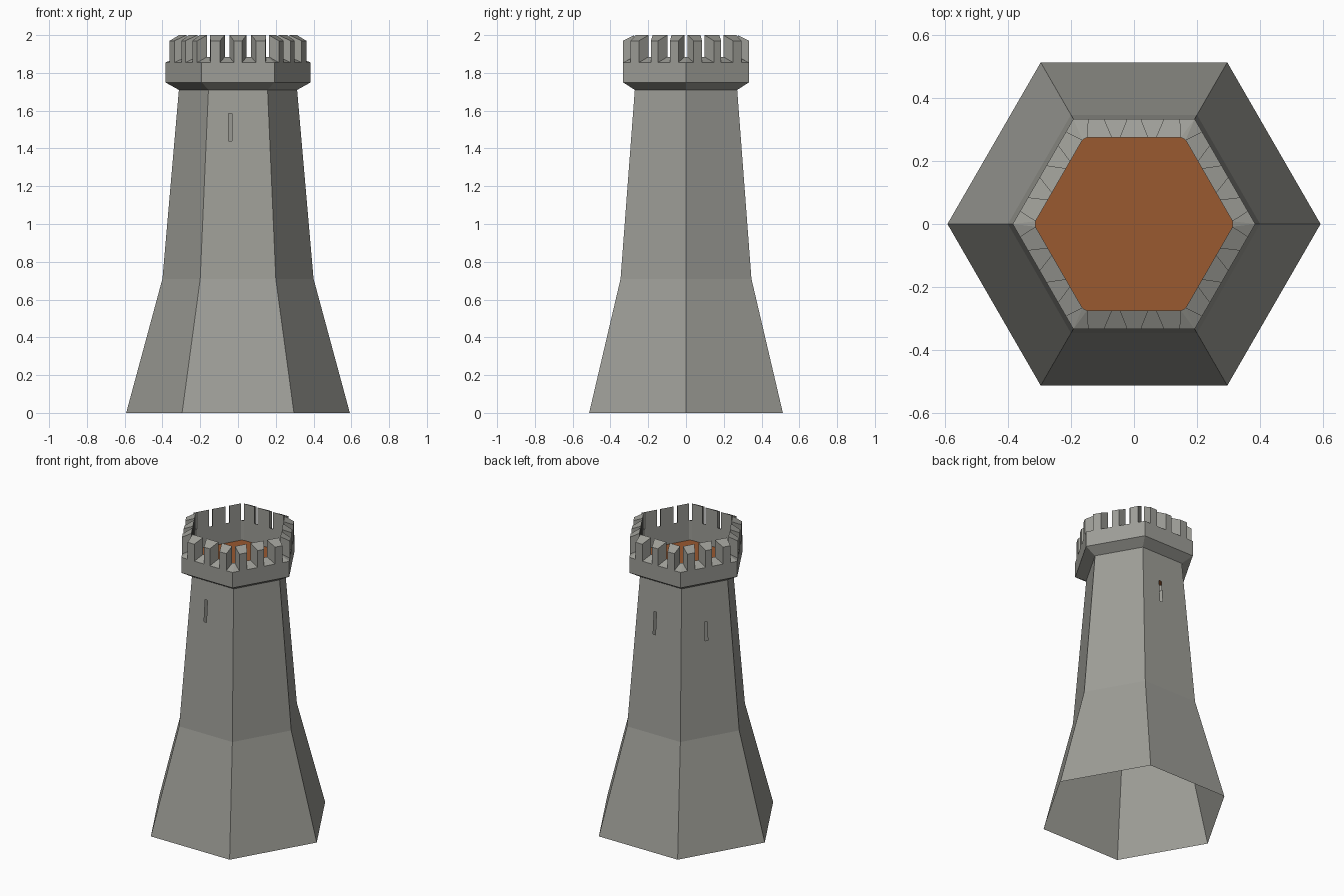
import bpy, bmesh, math
from mathutils import Vector

if "Cube" in bpy.data.objects:
    bpy.data.objects.remove(bpy.data.objects["Cube"])


def material(name, rgb):
    m = bpy.data.materials.new(name)
    m.diffuse_color = (*rgb, 1)
    m.use_nodes = True
    m.node_tree.nodes["Principled BSDF"].inputs["Base Color"].default_value = m.diffuse_color
    return m


stone = material("grey stone", (0.34, 0.34, 0.31))
wood = material("brown floor", (0.32, 0.10, 0.03))
C30 = math.cos(math.pi / 6)


def on_side(i, u, apothem, z):
    """Point on hexagon side i; u runs along the side, counter-clockwise."""
    a = math.radians(-90 + 60 * i)
    return Vector((apothem * math.cos(a) - u * math.sin(a),
                   apothem * math.sin(a) + u * math.cos(a), z))


def corner(i, r, z):
    a = math.radians(-120 + 60 * i)
    return Vector((r * math.cos(a), r * math.sin(a), z))


def face(bm, *pts):
    bm.faces.new([bm.verts.new(p) for p in pts])


def finish(bm, name, mat):
    bmesh.ops.remove_doubles(bm, verts=bm.verts, dist=0.0004)
    me = bpy.data.meshes.new(name)
    bm.to_mesh(me)
    bm.free()
    me.materials.append(mat)
    ob = bpy.data.objects.new(name, me)
    bpy.context.collection.objects.link(ob)
    return ob


# Flared base: open hexagonal shell
R0, R1, R2 = 0.592, 0.40, 0.313
Z1, Z2 = 0.71, 1.71
bm = bmesh.new()
for i in range(6):
    face(bm, corner(i, R0, 0), corner(i + 1, R0, 0), corner(i + 1, R1, Z1), corner(i, R1, Z1))
finish(bm, "tower_base", stone)

# Tapered shaft with arrow slits cut through three sides: side -> (u, z low, z high)
slits = {0: (-0.042, 1.44, 1.585), 3: (-0.03, 1.36, 1.51), 4: (0.0, 1.34, 1.465)}
HALF = 0.009
bm = bmesh.new()
for i in range(6):
    def wall(u, z, i=i):
        # u of None-like large value is clamped to the side's edge
        r = R1 + (R2 - R1) * (z - Z1) / (Z2 - Z1)
        return on_side(i, max(-r / 2, min(r / 2, u)), r * C30, z)
    us, zs = [-9, 9], [Z1, Z2]
    if i in slits:
        u, lo, hi = slits[i]
        us, zs = [-9, u - HALF, u + HALF, 9], [Z1, lo, hi, Z2]
    for a in range(len(us) - 1):
        for b in range(len(zs) - 1):
            if i in slits and a == 1 and b == 1:
                continue
            face(bm, wall(us[a], zs[b]), wall(us[a + 1], zs[b]),
                 wall(us[a + 1], zs[b + 1]), wall(us[a], zs[b + 1]))
finish(bm, "tower_shaft", stone)

# Overhanging parapet with splayed, sloped battlements
RO, AO, AI = 0.385, 0.385 * C30, 0.275
ZF, ZC, ZR, RISE = 1.75, 1.75, 1.855, 0.03
ZM = 1.97
outer = [-0.1925, -0.146, -0.095, -0.022, 0.022, 0.095, 0.146, 0.1925]
inner = [-0.149, -0.149, -0.07, -0.045, 0.045, 0.07, 0.149, 0.149]
bm = bmesh.new()
for i in range(6):
    # corbel and outer band
    face(bm, corner(i, R2, Z2), corner(i + 1, R2, Z2), corner(i + 1, RO, ZC), corner(i, RO, ZC))
    for k in range(7):
        merlon = k in (1, 3, 5)

        def o(j, z):
            return on_side(i, outer[j], AO, z)

        def n(j, z):
            return on_side(i, inner[j], AI, z)
        top = ZM if merlon else ZR
        face(bm, o(k, ZC), o(k + 1, ZC), o(k + 1, ZR), o(k, ZR))
        if merlon:
            face(bm, o(k, ZR), o(k + 1, ZR), o(k + 1, ZM), o(k, ZM))
            face(bm, n(k + 1, ZR + RISE), n(k, ZR + RISE), n(k, ZM + RISE), n(k + 1, ZM + RISE))
            face(bm, n(k, ZR + RISE), o(k, ZR), o(k, ZM), n(k, ZM + RISE))
            face(bm, o(k + 1, ZR), n(k + 1, ZR + RISE), n(k + 1, ZM + RISE), o(k + 1, ZM))
        if k in (0, 6):
            face(bm, o(k, top), o(k + 1, top), n(k, top + RISE))
        else:
            face(bm, o(k, top), o(k + 1, top), n(k + 1, top + RISE), n(k, top + RISE))
            face(bm, n(k + 1, ZF), n(k, ZF), n(k, ZR + RISE), n(k + 1, ZR + RISE))
    # chamfered inner corner below each corner gap
    a, b = inner[-1], inner[0]
    j = i + 1
    face(bm, on_side(i, a, AI, ZR + RISE), corner(j, RO, ZR), on_side(j, b, AI, ZR + RISE))
    face(bm, on_side(j, b, AI, ZF), on_side(i, a, AI, ZF),
         on_side(i, a, AI, ZR + RISE), on_side(j, b, AI, ZR + RISE))
finish(bm, "parapet", stone)

# Floor inside the parapet
bm = bmesh.new()
face(bm, *[on_side(i, u, AI, ZF) for i in range(6) for u in (-0.149, 0.149)])
finish(bm, "roof_floor", wood)
